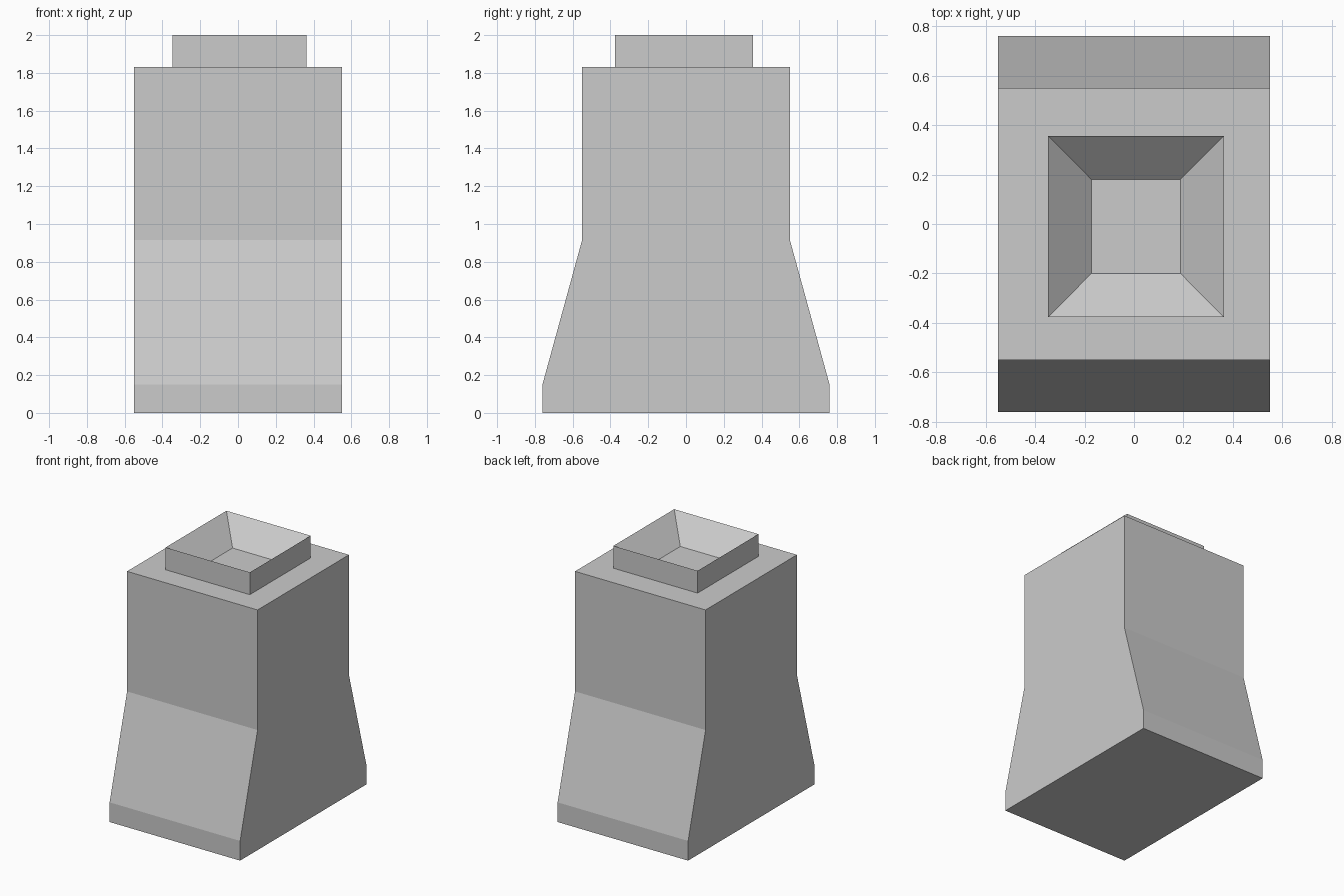
import bpy, bmesh

if "Cube" in bpy.data.objects:
    bpy.data.objects.remove(bpy.data.objects["Cube"])


def make_object(name, bm):
    mesh = bpy.data.meshes.new(name)
    bm.to_mesh(mesh)
    bm.free()
    obj = bpy.data.objects.new(name, mesh)
    bpy.context.collection.objects.link(obj)
    return obj


# Chimney body: mirrored side profile extruded along x
half = [(0.76, 0.0), (0.76, 0.15), (0.55, 0.915), (0.55, 1.83)]
profile = half + [(-y, z) for y, z in reversed(half)]
bm = bmesh.new()
side = bm.faces.new([bm.verts.new((-0.55, y, z)) for y, z in profile])
ext = bmesh.ops.extrude_face_region(bm, geom=[side], use_keep_orig=True)
moved = [v for v in ext["geom"] if isinstance(v, bmesh.types.BMVert)]
bmesh.ops.translate(bm, verts=moved, vec=(1.1, 0, 0))
bmesh.ops.recalc_face_normals(bm, faces=bm.faces)
make_object("chimney_body", bm)

# Flue collar: straight outside, sharp rim, inside sloping to the body top
bm = bmesh.new()
cx, cy = 0.008, -0.01


def ring(hx, hy, z):
    corners = [(-1, -1), (1, -1), (1, 1), (-1, 1)]
    return [bm.verts.new((cx + sx * hx, cy + sy * hy, z)) for sx, sy in corners]


rings = [ring(0.355, 0.366, 1.83), ring(0.355, 0.366, 2.0), ring(0.18, 0.19, 1.83)]
for low, high in zip(rings, rings[1:]):
    for i in range(4):
        j = (i + 1) % 4
        bm.faces.new((low[i], low[j], high[j], high[i]))
make_object("flue_collar", bm)
